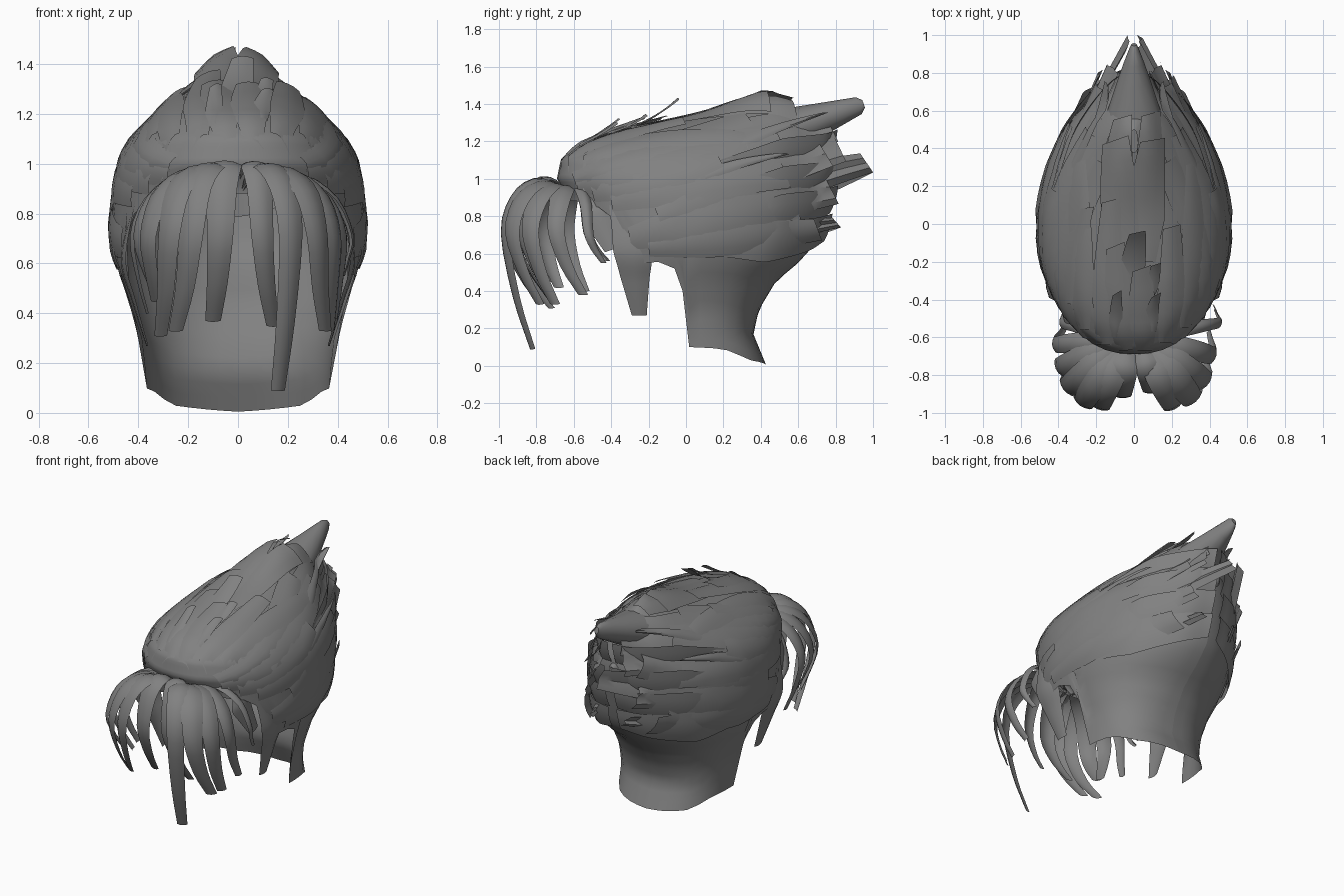
import bpy, bmesh, math, random
from mathutils import Vector
from mathutils.bvhtree import BVHTree

if "Cube" in bpy.data.objects:
    bpy.data.objects.remove(bpy.data.objects["Cube"])
random.seed(4)

mat = bpy.data.materials.new("dark grey hair")
mat.diffuse_color = (0.22, 0.22, 0.22, 1)
mat.use_nodes = True
mat.node_tree.nodes["Principled BSDF"].inputs["Base Color"].default_value = mat.diffuse_color
CENTRE = Vector((0, 0, 0.75))

def interp(table, t):
    """Linear lookup in rows of (key, values...)."""
    if t <= table[0][0]: return table[0][1:]
    for a, b in zip(table, table[1:]):
        if t <= b[0]:
            f = (t - a[0]) / (b[0] - a[0])
            return tuple(p + (q - p) * f for p, q in zip(a[1:], b[1:]))
    return table[-1][1:]

def grid(name, rows, closed=False, centre=CENTRE, angle=40):
    """Surface through rows of points, facing away from a centre."""
    bm = bmesh.new()
    vs = [[bm.verts.new(p) for p in r] for r in rows]
    n = len(rows[0])
    for a, b in zip(vs, vs[1:]):
        for i in range(n if closed else n - 1):
            j = (i + 1) % n
            bm.faces.new((a[i], a[j], b[j], b[i]))
    if closed:
        bm.faces.new(vs[-1])
        bmesh.ops.recalc_face_normals(bm, faces=bm.faces)
    else:
        bm.normal_update()
        if sum(f.normal.dot(f.calc_center_median() - centre) * f.calc_area() for f in bm.faces) < 0:
            bmesh.ops.reverse_faces(bm, faces=bm.faces)
    me = bpy.data.meshes.new(name)
    bm.to_mesh(me); bm.free()
    me.materials.append(mat)
    ob = bpy.data.objects.new(name, me)
    bpy.context.collection.objects.link(ob)
    bpy.ops.object.select_all(action='DESELECT')
    ob.select_set(True)
    bpy.context.view_layer.objects.active = ob
    bpy.ops.object.shade_smooth_by_angle(angle=math.radians(angle))
    return ob

# Hair cap: height, front y, back y, half width, middle y, back roundness
CAP = [(0.0, -.62, .43, .36, 0, 2.6), (.17, -.62, .36, .37, 0, 2.6), (.3, -.62, .39, .385, 0, 2.4),
       (.45, -.62, .48, .435, 0, 2.1), (.55, -.62, .6, .475, 0, 2), (.65, -.62, .69, .50, 0, 1.9),
       (.75, -.62, .72, .51, 0, 1.85), (.9, -.64, .75, .495, 0, 1.85), (1.0, -.69, .77, .47, 0, 1.8),
       (1.1, -.67, .77, .42, 0, 1.75), (1.18, -.58, .75, .345, .05, 1.7), (1.24, -.42, .72, .275, .12, 1.8),
       (1.28, -.22, .68, .22, .2, 1.8), (1.32, .03, .64, .16, .3, 1.9), (1.37, .22, .58, .1, .38, 2),
       (1.41, .38, .5, .02, .43, 2)]
# Lower edge: angle from the front, height (brow, ear arch, nape)
EDGE = [(0, .88), (25, .88), (50, .84), (60, .7), (67, .54), (78, .56), (86, .52), (89, .4), (91, .1),
        (115, .09), (140, .03), (180, .005)]

def cap_point(deg, z):
    yf, yb, w, ym, n = interp(CAP, z)
    c, s = math.cos(math.radians(deg)), math.sin(math.radians(deg))
    e = 2 / (2.3 if c > 0 else n)
    y = ym + (yf - ym if c > 0 else yb - ym) * abs(c) ** e
    return Vector((math.copysign(w * abs(s) ** e, s), y, z))

half = [0, 8, 16, 25, 35, 45, 53, 60, 67, 73, 79, 86, 89, 91, 98, 107, 118, 130, 142, 154, 165, 173, 180]
angles = [-a for a in half[:0:-1]] + half
rows = []
for k in range(27):
    rows.append([cap_point(a, (lo := interp(EDGE, abs(a))[0]) + (1.41 - lo) * k / 26) for a in angles])
cap = grid("hair_cap", rows)
bvh = BVHTree.FromPolygons([v.co for v in cap.data.vertices], [p.vertices for p in cap.data.polygons])

def taper(t, tip):
    return (0.55 + 0.45 * min(1, t * 3)) * (1 - (1 - tip) * max(0, (t - .45) / .55) ** 1.3)

def drape(name, start, end, width, lift=.03, tip=.5, axis='X', side=1, bend=.03, cut=.03):
    """Flat lock laid over the cap, seen from the side (y, z) or the top (x, y)."""
    a, b = Vector(start), Vector(end)
    d = (b - a).normalized()
    perp = Vector((-d.y, d.x))
    n, m, rails = 12, 4, []
    for j in range(m + 1):
        u, prev, rail = j / m - .5, None, []
        for i in range(n + 1):
            t = i / n
            p = a.lerp(b, t) + perp * (u * width * taper(t, tip) + bend * math.sin(math.pi * t))
            p -= d * (cut * (u + .5) * t * t)
            if axis == 'X':
                hit = bvh.ray_cast(Vector((2, p.x, p.y)), Vector((-1, 0, 0)))[0]
                h = hit.x if hit else None
            else:
                hit = bvh.ray_cast(Vector((p.x, p.y, 3)), Vector((0, 0, -1)))[0]
                h = hit.z if hit else None
            slope = -.5 if axis == 'X' else .25
            if prev is not None and (h is None or h < prev - .07):
                h = prev + slope * (b - a).length / n
            if h is None: h = .1 if axis == 'X' else .9
            if axis == 'X': h = max(h, .01)
            prev = h
            h += .006 + lift * t * t + .008 * (1 - 4 * u * u)
            rail.append(Vector((side * h, p.x, p.y)) if axis == 'X' else Vector((side * p.x, p.y, h)))
        rails.append(rail)
    return grid(name, rails)

# Side locks sweeping up and back: start (y, z), end (y, z), width, lift
SIDE = [((-.6, 1.0), (.35, 1.33), .13, .02), ((-.58, .95), (.5, 1.25), .17, .03),
        ((-.5, .92), (.2, 1.1), .17, .02), ((-.4, .88), (.55, 1.02), .2, .03),
        ((-.15, .8), (.76, 1.14), .22, .03), ((-.3, .68), (.6, .86), .22, .02),
        ((-.2, .63), (.72, .73), .17, .03), ((.0, .95), (.84, 1.16), .2, .03),
        ((.1, .75), (.8, .93), .19, .03), ((.3, .62), (.82, .77), .09, .03),
        ((.1, 1.1), (.8, 1.26), .18, .03), ((-.1, 1.12), (.6, 1.33), .13, .03),
        ((.35, .86), (.98, 1.09), .17, .0)]
for k, (a, b, w, l) in enumerate(SIDE):
    for s in (1, -1):
        drape(f"side_lock_{k}_{'right' if s > 0 else 'left'}", a, b, w, l, .7, 'X', s, random.uniform(-.01, .03))

# Loose outer wisps beside the head
for s in (1, -1):
    drape("outer_wisp", (-.1, .92), (.55, 1.14), .06, .08, .3, 'X', s)
    drape("upper_wisp", (0, 1.03), (.76, 1.36), .06, .12, .2, 'X', s)

# Crown locks from the brow backwards: start (x, y), end (x, y), width, lift
TOP = [((-.05, -.67), (-.1, -.1), .15, .03), ((.06, -.67), (.04, -.22), .15, .04),
       ((-.16, -.64), (-.12, .14), .15, .03), ((.17, -.63), (.2, .0), .14, .03),
       ((-.27, -.56), (-.3, .34), .13, .03), ((.28, -.55), (.32, .34), .13, .03),
       ((0, -.3), (-.1, .46), .22, .06), ((.06, -.2), (.1, .46), .2, .06),
       ((-.02, -.35), (.02, -.03), .13, .11), ((.06, -.42), (.12, -.2), .07, .06),
       ((-.07, .1), (-.06, .58), .15, .06), ((.08, .0), (.09, .6), .15, .05),
       ((-.36, -.42), (-.25, .1), .12, .02), ((.1, -.57), (.12, -.36), .07, .05),
       ((-.1, -.6), (-.09, -.35), .07, .06)]
for k, (a, b, w, l) in enumerate(TOP):
    drape(f"crown_lock_{k}", a, b, w, l, .65, 'Z', 1, random.uniform(-.02, .02))

def curve(points, n):
    """Smooth path through points."""
    pts = [2 * points[0] - points[1]] + points + [2 * points[-1] - points[-2]]
    out, segs = [], len(points) - 1
    for i in range(n + 1):
        f = i / n * segs
        k = min(int(f), segs - 1); t = f - k
        p, q, r, s = pts[k:k + 4]
        out.append(.5 * (2 * q + (r - p) * t + (2 * p - 5 * q + 4 * r - s) * t * t + (3 * q - p - 3 * r + s) * t ** 3))
    return out

# Rear spikes: (y, z) start and end, half width, half height
SPIKES = [((.3, 1.17), (.95, 1.4), .22, .17), ((.3, .92), (.8, 1.08), .22, .14)]
for k, (a, b, hw, hh) in enumerate(SPIKES):
    A, B = Vector((0, *a)), Vector((0, *b))
    d = (B - A).normalized()
    up, rows = Vector((0, -d.z, d.y)), []
    for t in (0, .25, .5, .7, .85, .96, 1):
        w = hw * (1 - t) ** .9 + .015
        h = hh * (1 - .75 * t) * (1 if t < .97 else .5)
        rows.append([A.lerp(B, t) + Vector((w * math.cos(q), 0, 0)) + up * h * math.sin(q)
                     for q in (2 * math.pi * i / 12 for i in range(12))])
    grid(f"rear_spike_{k}", rows, True)

def lock(name, points, width, across, tip=.4, bulge=.02, centre=CENTRE):
    """Arched ribbon along a path."""
    path, rows, n = curve([Vector(p) for p in points], 18), [], 18
    across = Vector(across).normalized()
    for i, p in enumerate(path):
        d = (path[min(i + 1, n)] - path[max(i - 1, 0)]).normalized()
        nrm = across.cross(d).normalized()
        if nrm.dot(p - centre) < 0: nrm = -nrm
        t = i / n
        w = width * min(1, .3 + 2.2 * t) * (1 - (1 - tip) * max(0, (t - .4) / .6))
        rows.append([p + across * (u * w) + nrm * bulge * (1 - 4 * u * u) * w / width for u in (-.5, -.25, 0, .25, .5)])
    grid(name, rows, centre=centre)

# Forelock fans: side, direction from the front in degrees, reach, tip (x, y, z), width
FORE = [(-1, 8, .30, (-.1, -.74, .37), .14), (-1, 24, .39, (-.25, -.78, .33), .14),
        (-1, 36, .42, (-.31, -.72, .31), .14), (-1, 52, .42, (-.33, -.74, .45), .14),
        (-1, 68, .40, (-.3, -.68, .42), .13), (-1, 86, .39, (-.36, -.54, .40), .11),
        (-1, 104, .36, (-.36, -.42, .56), .07),
        (1, 27, .40, (.16, -.82, .09), .14), (1, 14, .28, (.14, -.71, .35), .12),
        (1, 42, .43, (.35, -.78, .33), .15), (1, 58, .42, (.37, -.70, .33), .14),
        (1, 78, .40, (.39, -.55, .38), .12), (1, 102, .43, (.42, -.44, .55), .07)]
for k, (s, deg, r, tip, w) in enumerate(FORE):
    q = math.radians(deg)
    d = Vector((s * math.sin(q), -math.cos(q), 0))
    root, tip = Vector((s * .03, -.61, .88)), Vector(tip)
    low = .06 * math.sin(q) ** 2
    pts = [root, root + d * r * .24 + Vector((0, 0, .085 - low * .4)), root + d * r * .55 + Vector((0, 0, .115 - low)),
           root + d * r * .85 + Vector((0, 0, .03 - low)), root + d * r + Vector((0, 0, -.17)),
           (root + d * r).lerp(tip, .4), tip]
    pts[5].z = .45 * .71 + .55 * tip.z
    lock(f"forelock_{k}", pts, w, (-d.y, d.x, 0), .45, centre=root + d * r * .4 - Vector((0, 0, .3)))

# Sideburns and temple locks
for s in (1, -1):
    lock("sideburn", [(s * .41, -.38, .86), (s * .45, -.29, .62), (s * .41, -.27, .45), (s * .36, -.25, .27)], .2, (0, 1, 0), .4)
    lock("temple_lock", [(s * .33, -.5, .9), (s * .36, -.46, .78), (s * .39, -.39, .62)], .18, (0, 1, .3), .5)

# Wrapped layers across the back of the head
for k in range(4):
    z = .68 + .15 * k
    for s in (1, -1):
        pts = [cap_point(s * a, z + .04 * j - .06) + Vector((0, .01 + .012 * j, 0)) for j, a in enumerate((105, 130, 155, 176))]
        lock(f"back_layer_{k}", pts, .22, (0, .3, 1), .7, .012)
